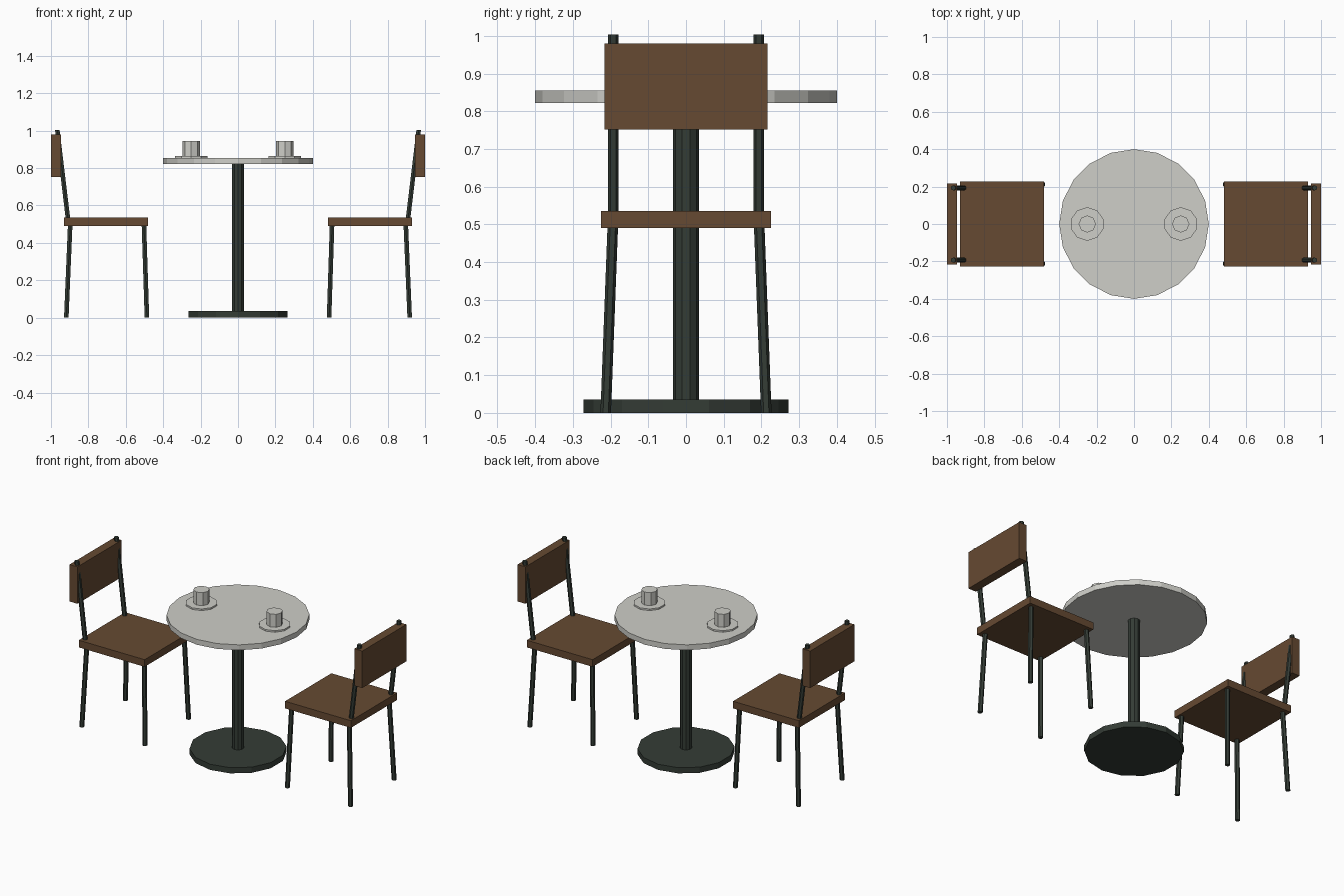
import bpy
from mathutils import Vector

if "Cube" in bpy.data.objects:
    bpy.data.objects.remove(bpy.data.objects["Cube"])


def material(name, rgb):
    m = bpy.data.materials.new(name)
    m.diffuse_color = (*rgb, 1)
    m.use_nodes = True
    m.node_tree.nodes["Principled BSDF"].inputs["Base Color"].default_value = m.diffuse_color
    return m


WOOD = material("brown wood", (0.133, 0.068, 0.032))
METAL = material("dark green metal", (0.034, 0.045, 0.036))
STONE = material("pale stone", (0.62, 0.62, 0.58))


def finish(name, mat):
    ob = bpy.context.object
    ob.name = name
    ob.data.materials.append(mat)
    return ob


def disc(name, mat, sides, r, x, z0, z1):
    """Upright cylinder on y = 0 between two heights."""
    bpy.ops.mesh.primitive_cylinder_add(vertices=sides, radius=r, depth=z1 - z0,
                                        location=(x, 0, (z0 + z1) / 2))
    return finish(name, mat)


def box(name, mat, lo, hi):
    lo, hi = Vector(lo), Vector(hi)
    bpy.ops.mesh.primitive_cube_add(size=1, location=(lo + hi) / 2)
    bpy.context.object.scale = hi - lo
    return finish(name, mat)


def rod(name, mat, a, b, r=0.014, sides=6):
    """Straight bar with level ends, sheared from a to b."""
    a, b = Vector(a), Vector(b)
    bpy.ops.mesh.primitive_cylinder_add(vertices=sides, radius=r, depth=b.z - a.z,
                                        location=(a + b) / 2)
    ob = finish(name, mat)
    for v in ob.data.vertices:
        s = 0.5 if v.co.z > 0 else -0.5
        v.co.x += s * (b.x - a.x)
        v.co.y += s * (b.y - a.y)
    return ob


# table
disc("table_base", METAL, 14, 0.272, 0, 0, 0.035)
disc("table_post", METAL, 10, 0.034, 0, 0.03, 0.825)
disc("table_top", STONE, 20, 0.40, 0, 0.822, 0.855)

for s, side in ((-1, "left"), (1, "right")):
    # cup and saucer
    disc(side + "_saucer", STONE, 10, 0.09, s * 0.25, 0.854, 0.865)
    disc(side + "_cup", STONE, 8, 0.046, s * 0.25, 0.864, 0.945)

    # chair seat and backrest
    def span(x0, x1):
        return sorted((s * x0, s * x1))
    x0, x1 = span(0.48, 0.93)
    box(side + "_seat", WOOD, (x0, -0.226, 0.491), (x1, 0.226, 0.535))
    x0, x1 = span(0.946, 1.0)
    box(side + "_backrest", WOOD, (x0, -0.216, 0.752), (x1, 0.216, 0.98))

    # splayed legs and leaning back posts
    for t in (-1, 1):
        rod(side + "_inner_leg", METAL, (s * 0.487, t * 0.213, 0), (s * 0.503, t * 0.194, 0.50))
        rod(side + "_outer_leg", METAL, (s * 0.918, t * 0.213, 0), (s * 0.897, t * 0.194, 0.50))
        rod(side + "_back_post", METAL, (s * 0.908, t * 0.193, 0.52), (s * 0.966, t * 0.193, 1.003))
